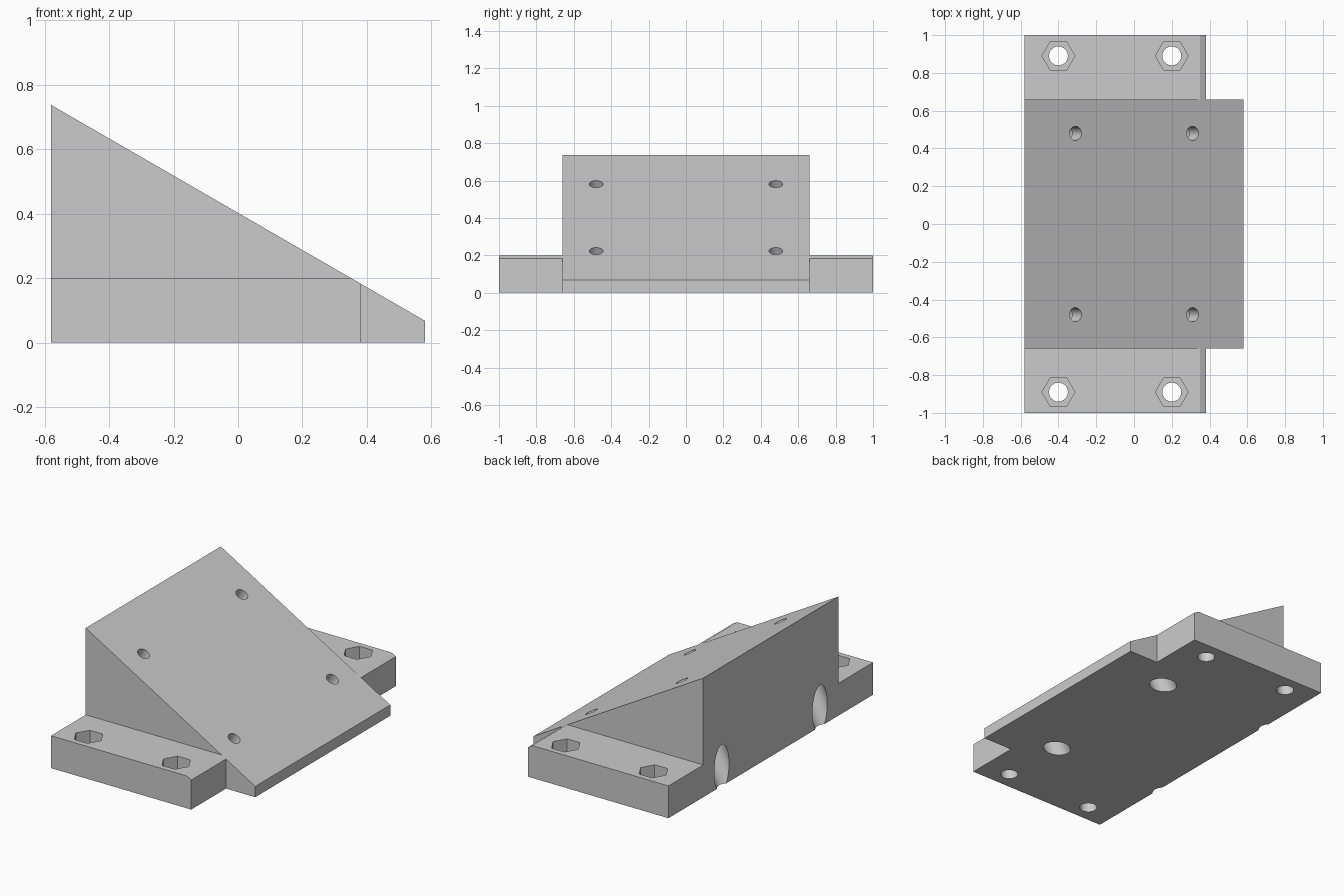
import bpy, bmesh, math
from mathutils import Vector

cube = bpy.data.objects.get("Cube")
if cube:
    bpy.data.objects.remove(cube, do_unlink=True)

grey = bpy.data.materials.new("light grey")
grey.use_nodes = True
grey.diffuse_color = (0.6, 0.6, 0.6, 1)
grey.node_tree.nodes["Principled BSDF"].inputs["Base Color"].default_value = (0.6, 0.6, 0.6, 1)


def slope(x):
    return 0.402 - x * math.tan(math.radians(30))


def make_object(name, bm):
    bmesh.ops.recalc_face_normals(bm, faces=bm.faces)
    mesh = bpy.data.meshes.new(name)
    bm.to_mesh(mesh)
    bm.free()
    mesh.materials.append(grey)
    obj = bpy.data.objects.new(name, mesh)
    bpy.context.collection.objects.link(obj)
    return obj


def extruded(name, profile, half_width):
    """Extrude an xz profile evenly along y."""
    bm = bmesh.new()
    face = bm.faces.new([bm.verts.new((x, -half_width, z)) for x, z in profile])
    geom = bmesh.ops.extrude_face_region(bm, geom=[face])["geom"]
    verts = [v for v in geom if isinstance(v, bmesh.types.BMVert)]
    bmesh.ops.translate(bm, verts=verts, vec=(0, 2 * half_width, 0))
    return make_object(name, bm)


def cylinder(name, start, end, radius, sides):
    """Prism running from start to end."""
    start, end = Vector(start), Vector(end)
    axis = end - start
    bm = bmesh.new()
    bmesh.ops.create_cone(bm, cap_ends=True, segments=sides, radius1=radius,
                          radius2=radius, depth=axis.length)
    turn = axis.to_track_quat('Z', 'Y').to_matrix()
    if sides == 6:  # put hexagon corners on the x axis
        first = max(bm.verts, key=lambda v: v.co.y).co
        if abs(first.x) < 0.01:
            bmesh.ops.rotate(bm, verts=bm.verts, matrix=Vector((1, 0, 0)).rotation_difference(
                Vector((math.cos(math.pi / 6), 0.5, 0))).to_matrix())
        turn.identity()
    bmesh.ops.rotate(bm, verts=bm.verts, matrix=turn)
    bmesh.ops.translate(bm, verts=bm.verts, vec=(start + end) / 2)
    return make_object(name, bm)


def combine(target, tool, operation):
    mod = target.modifiers.new(tool.name, 'BOOLEAN')
    mod.operation, mod.solver, mod.object = operation, 'EXACT', tool
    bpy.context.view_layer.objects.active = target
    bpy.ops.object.modifier_apply(modifier=mod.name)
    bpy.data.objects.remove(tool, do_unlink=True)


# Sloped wedge joined to the flanged base
BACK, FRONT, FLANGE, TOP = -0.58, 0.58, 0.38, 0.2
bracket = extruded("angled_mounting_bracket", [
    (BACK, 0), (FRONT, 0), (FRONT, slope(FRONT)), (BACK, slope(BACK))], 0.66)
chamfer_x = (0.402 - TOP) / math.tan(math.radians(30))
base = extruded("flanged_base", [
    (BACK, 0), (FLANGE, 0), (FLANGE, slope(FLANGE)), (chamfer_x, TOP), (BACK, TOP)], 1.0)
combine(bracket, base, 'UNION')

normal = Vector((0.5, 0, math.cos(math.radians(30))))
for side in (-1, 1):
    # Flange bolt holes with hexagonal nut pockets
    for x in (-0.4, 0.2):
        y = side * 0.89
        combine(bracket, cylinder("bolt_hole", (x, y, -0.1), (x, y, 0.3), 0.05, 40), 'DIFFERENCE')
        combine(bracket, cylinder("nut_pocket", (x, y, 0.1), (x, y, 0.3), 0.087, 6), 'DIFFERENCE')
    # Holes square to the slope, counterbored from below
    for x in (-0.31, 0.31):
        p = Vector((x, side * 0.48, slope(x)))
        combine(bracket, cylinder("slope_hole", p + normal * 0.1, p - normal * 0.3, 0.037, 40),
                'DIFFERENCE')
        combine(bracket, cylinder("counterbore", p - normal * 0.1, p - normal * 1.0, 0.072, 48),
                'DIFFERENCE')

bpy.ops.object.select_all(action='DESELECT')
bracket.select_set(True)
bpy.context.view_layer.objects.active = bracket
bpy.ops.object.shade_smooth_by_angle(angle=math.radians(25))
